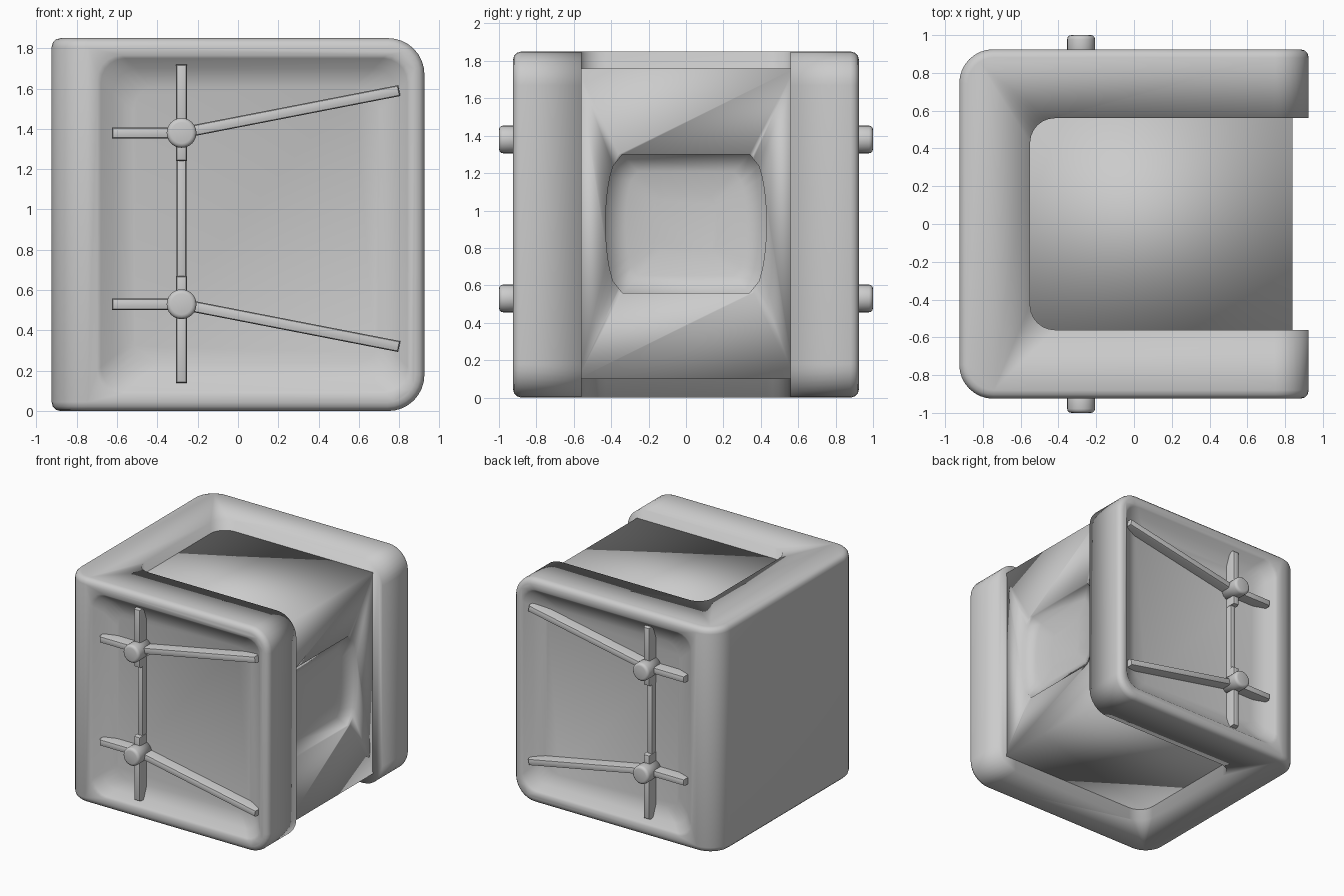
import bpy, bmesh, math
from mathutils import Vector, Matrix

if "Cube" in bpy.data.objects:
    bpy.data.objects.remove(bpy.data.objects["Cube"])


def new_object(name, bm):
    bmesh.ops.recalc_face_normals(bm, faces=bm.faces[:])
    for f in bm.faces:
        f.smooth = True
    mesh = bpy.data.meshes.new(name)
    bm.to_mesh(mesh)
    bm.free()
    ob = bpy.data.objects.new(name, mesh)
    bpy.context.collection.objects.link(ob)
    return ob


def loft(name, rings):
    bm = bmesh.new()
    loops = [[bm.verts.new(p) for p in r] for r in rings]
    n = len(loops[0])
    for a, b in zip(loops, loops[1:]):
        for i in range(n):
            bm.faces.new((a[i], a[(i + 1) % n], b[(i + 1) % n], b[i]))
    bm.faces.new(loops[0])
    bm.faces.new(loops[-1])
    return new_object(name, bm)


def box_bm(lo, hi):
    lo, hi = Vector(lo), Vector(hi)
    bm = bmesh.new()
    bmesh.ops.create_cube(bm, size=1, matrix=Matrix.Translation((lo + hi) / 2)
                          @ Matrix.Diagonal((*(hi - lo), 1)))
    return bm


def bevel(bm, test, width, segments):
    edges = [e for e in bm.edges if test(*[v.co for v in e.verts])]
    bmesh.ops.bevel(bm, geom=edges, offset=width, segments=segments,
                    profile=0.5, affect='EDGES', clamp_overlap=True)


def cut(ob, cutter):
    cutter.hide_render = True
    cutter.hide_viewport = True
    m = ob.modifiers.new("cut", 'BOOLEAN')
    m.operation = 'DIFFERENCE'
    m.solver = 'EXACT'
    m.object = cutter


def smooth(ob, angle=40):
    bpy.ops.object.select_all(action='DESELECT')
    ob.select_set(True)
    bpy.context.view_layer.objects.active = ob
    bpy.ops.object.shade_smooth_by_angle(angle=math.radians(angle))


def rounded_xz(x0, x1, z0, z1, y, r=0.12, n=5):
    pts = []
    corners = ((x1 - r, z1 - r), (x0 + r, z1 - r), (x0 + r, z0 + r), (x1 - r, z0 + r))
    for k, (cx, cz) in enumerate(corners):
        for i in range(n + 1):
            t = math.pi / 2 * (k + i / n)
            pts.append((cx + r * math.cos(t), y, cz + r * math.sin(t)))
    return pts


def yz_rect(hy, z0, z1, x):
    return [(x, -hy, z0), (x, hy, z0), (x, hy, z1), (x, -hy, z1)]


H = 0.925

# U-shaped shell: rounded back uprights and rounded free corners
bm = box_bm((-H, -H, 0), (H, H, 2 * H))
bevel(bm, lambda a, b: (a.x < 0 and b.x < 0 and abs(a.z - b.z) > 1)
      or (a.x > 0 and b.x > 0 and abs(a.y - b.y) > 1), 0.18, 8)
sharp = [e for e in bm.edges if len(e.link_faces) == 2 and e.calc_face_angle() > 0.7]
bmesh.ops.bevel(bm, geom=sharp, offset=0.045, segments=3, profile=0.5, affect='EDGES')
shell = new_object("shell", bm)

# channel between the two side slabs
bm = box_bm((-0.55, -0.56, -0.5), (1.5, 0.56, 2.5))
bevel(bm, lambda a, b: a.x < 0 and b.x < 0 and abs(a.z - b.z) > 1, 0.13, 6)
cut(shell, new_object("channel_cutter", bm))

# shallow dished recess in each slab
for s, side in ((-1, "front"), (1, "rear")):
    cut(shell, loft(side + "_recess_cutter", [
        rounded_xz(-0.78, 0.92, 0.02, 1.83, s * 0.97),
        rounded_xz(-0.68, 0.84, 0.10, 1.75, s * 0.915),
        rounded_xz(-0.62, 0.79, 0.15, 1.70, s * 0.865),
        rounded_xz(-0.52, 0.70, 0.24, 1.61, s * 0.83)]))

# core block with sloped hollow on the open end
core = loft("core", [yz_rect(0.58, 0.10, 1.76, -0.7),
                     yz_rect(0.58, 0.10, 1.76, 0.84),
                     yz_rect(0.36, 0.56, 1.30, 0.77)])


# barrel-shaped opening in the hollow
def barrel(x, k):
    pts = []
    for s in (1, -1):
        for i in range(13):
            t = s * (1 - i / 6)
            pts.append((x, s * k * (0.34 + 0.09 * math.sqrt(max(0, 1 - t * t))),
                        0.93 + k * 0.37 * t))
    return pts


cut(core, loft("opening_cutter", [barrel(0.95, 1), barrel(0.755, 1),
                                  barrel(0.72, 0.75), barrel(0.70, 0.4)]))


def mirror_y(ob):
    m = ob.modifiers.new("mirror", 'MIRROR')
    m.use_axis = (False, True, False)


# struts lying in the recess
def strut(name, p, q, front=0.92, width=0.055):
    p, q = Vector((p[0], 0, p[1])), Vector((q[0], 0, q[1]))
    d = q - p
    w = width / 2
    bm = box_bm((0, -front, -w), (d.length, -0.78, w))
    bevel(bm, lambda a, b: a.y < -0.8 and b.y < -0.8, 0.016, 2)
    bm.transform(Matrix.Translation(p) @ Matrix.Rotation(-math.atan2(d.z, d.x), 4, 'Y'))
    ob = new_object(name, bm)
    mirror_y(ob)
    smooth(ob)


HX = -0.28
strut("middle_strut", (HX, 0.53), (HX, 1.38), 0.88, 0.05)
for label, s in (("upper", 1), ("lower", -1)):
    z = 0.955 + s * 0.425
    strut(label + "_end_strut", (HX, z), (HX, 0.93 + s * 0.79))
    strut(label + "_inner_strut", (HX, z), (HX, z - s * 0.14))
    strut(label + "_short_strut", (HX, z), (-0.625, z))
    strut(label + "_long_strut", (HX, z), (0.80, 0.955 + s * 0.635))

    # round hub
    bm = bmesh.new()
    bmesh.ops.create_cone(bm, cap_ends=True, segments=24, radius1=0.074,
                          radius2=0.074, depth=0.2)
    bevel(bm, lambda a, b: a.z > 0 and b.z > 0, 0.022, 3)
    bm.transform(Matrix.Translation((HX, -0.9, z)) @ Matrix.Rotation(math.pi / 2, 4, 'X'))
    mirror_y(new_object(label + "_hub", bm))
